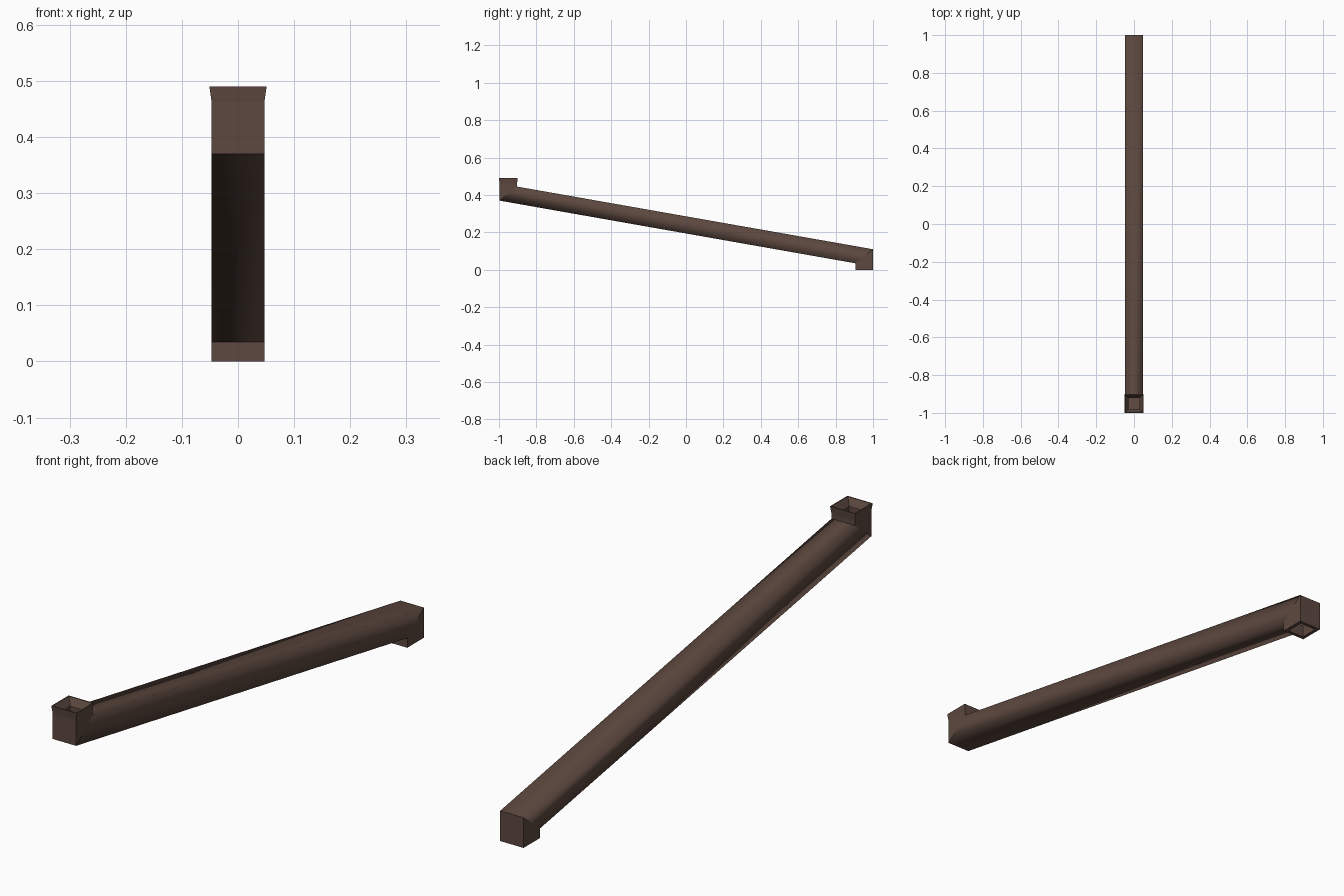
import bpy, bmesh

if "Cube" in bpy.data.objects:
    bpy.data.objects.remove(bpy.data.objects["Cube"])

brown = bpy.data.materials.new("dark brown metal")
brown.diffuse_color = (0.11, 0.066, 0.05, 1)
brown.use_nodes = True
brown.node_tree.nodes["Principled BSDF"].inputs["Base Color"].default_value = brown.diffuse_color


def loft(name, rings, smooth_spans=()):
    """Closed shell through rectangular rings: ((y, z), (y, z), half_width)."""
    bm = bmesh.new()
    loops = []
    for a, b, w in rings:
        corners = [(-w, *a), (w, *a), (w, *b), (-w, *b)]
        loops.append([bm.verts.new(c) for c in corners])
    n = len(loops)
    for i in range(n):
        lo, hi = loops[i], loops[(i + 1) % n]
        for k in range(4):
            j = (k + 1) % 4
            face = bm.faces.new((lo[k], lo[j], hi[j], hi[k]))
            face.smooth = i in smooth_spans
    # keep the mitre joints crisp
    for loop in loops:
        for k in range(4):
            edge = bm.edges.get((loop[k], loop[(k + 1) % 4]))
            if edge:
                edge.smooth = False
    bmesh.ops.recalc_face_normals(bm, faces=bm.faces)
    mesh = bpy.data.meshes.new(name)
    bm.to_mesh(mesh)
    bm.free()
    mesh.materials.append(brown)
    obj = bpy.data.objects.new(name, mesh)
    bpy.context.collection.objects.link(obj)
    return obj


# Sloping square pipe with mitred elbows: outer skin up, inner skin back down
W, V = 0.047, 0.034
loft("drain_pipe", [
    ((0.905, 0.0), (1.0, 0.0), W),
    ((0.905, 0.035), (1.0, 0.11), W),
    ((-0.997, 0.37), (-0.903, 0.445), W),
    ((-0.997, 0.463), (-0.903, 0.463), W),
    ((-0.984, 0.463), (-0.916, 0.463), V),
    ((-0.984, 0.381), (-0.916, 0.434), V),
    ((0.918, 0.046), (0.987, 0.099), V),
    ((0.918, 0.0), (0.987, 0.0), V),
], smooth_spans={1})

# Flared inlet collar with a funnel inside
loft("inlet_collar", [
    ((-0.997, 0.462), (-0.903, 0.462), 0.047),
    ((-1.0, 0.49), (-0.9, 0.49), 0.051),
    ((-0.996, 0.49), (-0.904, 0.49), 0.047),
    ((-0.98, 0.464), (-0.92, 0.464), 0.03),
])
